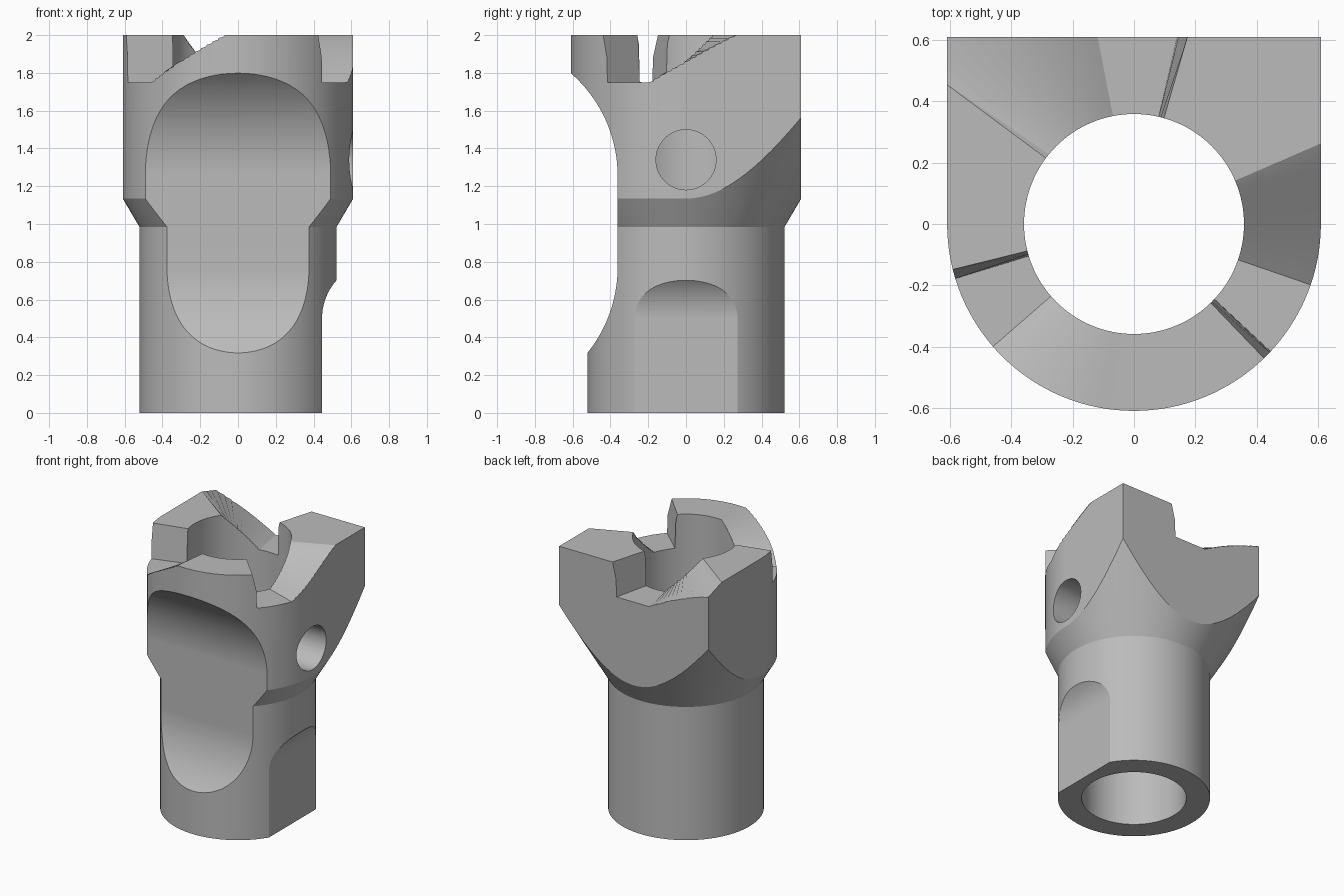
import bpy, bmesh, math
from mathutils import Matrix

if "Cube" in bpy.data.objects:
    bpy.data.objects.remove(bpy.data.objects["Cube"])

grey = bpy.data.materials.new("steel grey")
grey.diffuse_color = (0.5, 0.5, 0.5, 1)
grey.use_nodes = True
grey.node_tree.nodes["Principled BSDF"].inputs["Base Color"].default_value = grey.diffuse_color


def make(name, bm):
    bmesh.ops.recalc_face_normals(bm, faces=bm.faces)
    me = bpy.data.meshes.new(name)
    bm.to_mesh(me)
    bm.free()
    me.materials.append(grey)
    ob = bpy.data.objects.new(name, me)
    bpy.context.collection.objects.link(ob)
    return ob


def prism(name, pts, place, lo, hi):
    """Extrude a 2D outline from lo to hi; place(a, b, h) gives the 3D point."""
    bm = bmesh.new()
    r0 = [bm.verts.new(place(a, b, lo)) for a, b in pts]
    r1 = [bm.verts.new(place(a, b, hi)) for a, b in pts]
    n = len(pts)
    bm.faces.new(r0)
    bm.faces.new(r1)
    for i in range(n):
        j = (i + 1) % n
        bm.faces.new((r0[i], r0[j], r1[j], r1[i]))
    return make(name, bm)


def arc(cx, cy, r, a0, a1, n):
    return [(cx + r * math.cos(math.radians(a0 + (a1 - a0) * i / n)),
             cy + r * math.sin(math.radians(a0 + (a1 - a0) * i / n))) for i in range(n + 1)]


def lathe(name, profile, n=128):
    bm = bmesh.new()
    rings = [[bm.verts.new((r * math.cos(2 * math.pi * i / n), r * math.sin(2 * math.pi * i / n), z))
              for i in range(n)] for r, z in profile]
    for k, ring in enumerate(rings):
        nxt = rings[(k + 1) % len(rings)]
        for i in range(n):
            j = (i + 1) % n
            bm.faces.new((ring[i], ring[j], nxt[j], nxt[i]))
    return make(name, bm)


def notch(name, turn):
    """Clutch notch: steep wall, flat floor, then a spiral ramp up."""
    stations = [(73.9, 2.008), (77, 1.75), (89, 1.75), (101, 1.75)]
    stations += [(101 + 42.4 * i / 14, 1.75 + 0.2524 * i / 14) for i in range(1, 15)]
    bm = bmesh.new()
    rows = []
    for ang, z in stations:
        a = math.radians(ang + turn)
        rows.append([bm.verts.new((r * math.cos(a), r * math.sin(a), h))
                     for r, h in ((0.15, z), (1.1, z), (1.1, 2.3), (0.15, 2.3))])
    for p, q in zip(rows, rows[1:]):
        for i in range(4):
            j = (i + 1) % 4
            bm.faces.new((p[i], p[j], q[j], q[i]))
    bm.faces.new(rows[0])
    bm.faces.new(rows[-1])
    return make(name, bm)


# Hollow sleeve with flaring cone
body = lathe("clutch_sleeve", [(0.359, 0), (0.522, 0), (0.522, 0.985),
                               (0.92, 0.985 + 0.398 * 1.7), (0.92, 2), (0.359, 2)])

# U-shaped outline of the head: round in front, square behind
outline = arc(0, 0, 0.61, 180, 360, 64) + [(0.61, 0.61), (-0.61, 0.61)]
head = prism("head_outline", outline, lambda a, b, h: (a, b, h), -0.1, 2.2)

# Front scoop, runs across x
scoop = arc(-1.082, 0.77, 0.72, -90, 0, 32) + arc(-1.082, 1.255, 0.72, 0, 90, 32)
pocket = prism("front_pocket", scoop, lambda a, b, h: (h, a, b), -1, 1)

# Wrench flat on the lower right side
flat_pts = [(0.445, -0.2)] + arc(0.749, 0.5, 0.304, 180, 90, 24) + [(0.749, -0.2)]
flat = prism("side_flat", flat_pts, lambda a, b, h: (a, h, b), -0.7, 0.7)

# Round hole through the right wall
hole = prism("side_hole", arc(0, 1.34, 0.159, 0, 354.375, 63), lambda a, b, h: (h, a, b), 0.15, 1)

cutters = [(head, 'INTERSECT'), (pocket, 'DIFFERENCE'), (flat, 'DIFFERENCE'), (hole, 'DIFFERENCE')]
cutters += [(notch("notch_%d" % k, 120 * k), 'DIFFERENCE') for k in range(3)]

bpy.context.view_layer.objects.active = body
body.select_set(True)
for cutter, op in cutters:
    m = body.modifiers.new("cut", 'BOOLEAN')
    m.operation = op
    m.solver = 'EXACT'
    m.object = cutter
    bpy.ops.object.modifier_apply(modifier=m.name)
    bpy.data.objects.remove(cutter)

bpy.ops.object.select_all(action='DESELECT')
body.select_set(True)
bpy.ops.object.shade_smooth_by_angle(angle=math.radians(22))
w = body.modifiers.new("normals", 'WEIGHTED_NORMAL')
w.keep_sharp = True
